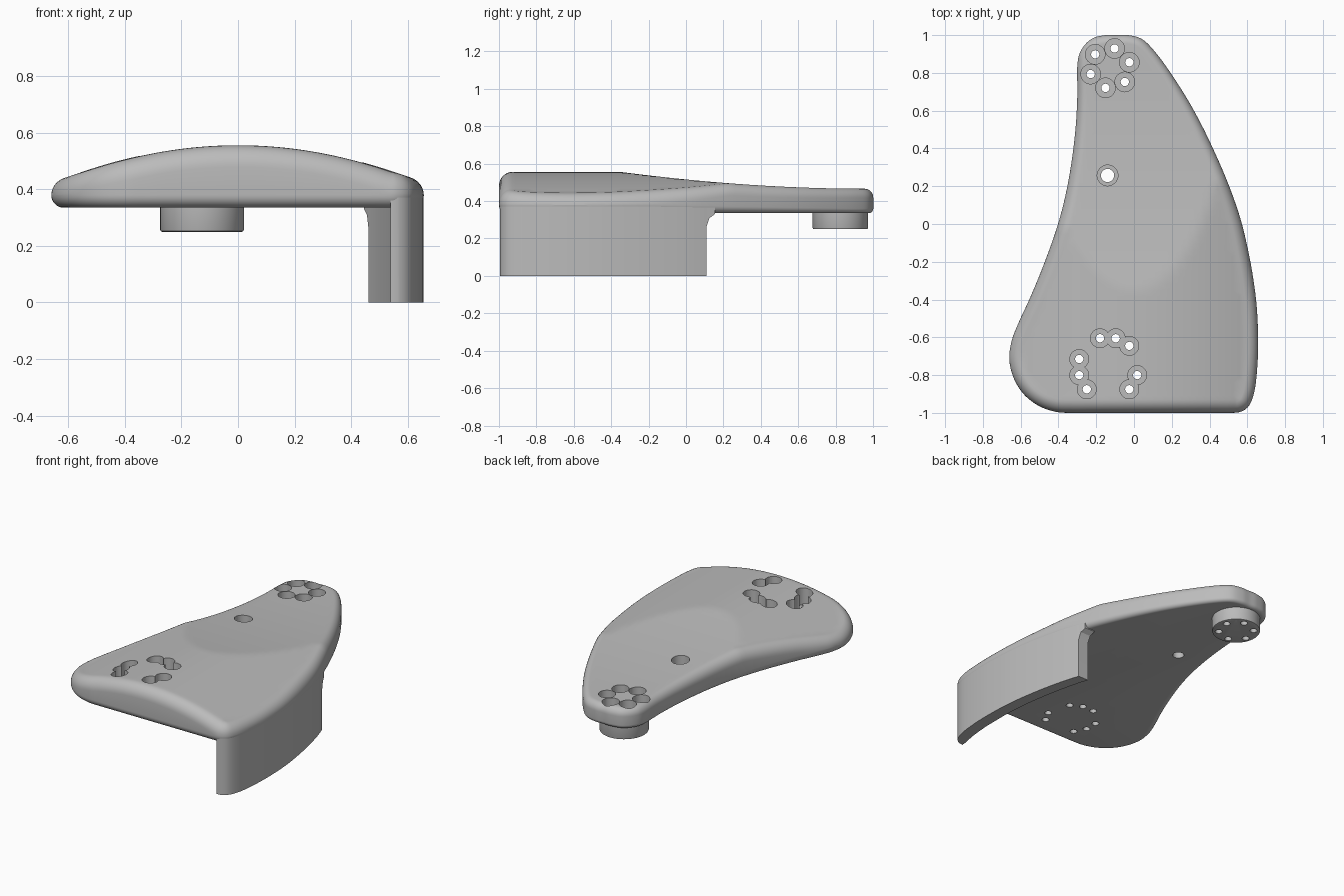
import bpy, bmesh, math
from mathutils import Vector, geometry

old = bpy.data.objects.get("Cube")
if old:
    bpy.data.objects.remove(old, do_unlink=True)

grey = bpy.data.materials.new("plain grey")
grey.use_nodes = True
grey.diffuse_color = (0.5, 0.5, 0.5, 1)
grey.node_tree.nodes["Principled BSDF"].inputs["Base Color"].default_value = (0.5, 0.5, 0.5, 1)

UNDERSIDE = 0.335


def make_object(name, bm):
    bmesh.ops.recalc_face_normals(bm, faces=bm.faces[:])
    mesh = bpy.data.meshes.new(name)
    bm.to_mesh(mesh)
    bm.free()
    mesh.materials.append(grey)
    ob = bpy.data.objects.new(name, mesh)
    bpy.context.collection.objects.link(ob)
    return ob


def finish(ob, angle=35):
    bpy.ops.object.select_all(action='DESELECT')
    ob.select_set(True)
    bpy.context.view_layer.objects.active = ob
    for mod in list(ob.modifiers):
        bpy.ops.object.modifier_apply(modifier=mod.name)
    bpy.ops.object.shade_smooth_by_angle(angle=math.radians(angle))


def spline(points, steps):
    """Closed smooth curve through the points."""
    pts, out, n = [Vector(p) for p in points], [], len(points)
    for i in range(n):
        a, b, c, d = (pts[(i + k - 1) % n] for k in range(4))
        for s in range(steps):
            t = s / steps
            out.append(0.5 * (2 * b + (c - a) * t + (2 * a - 5 * b + 4 * c - d) * t * t
                              + (3 * b - a - 3 * c + d) * t ** 3))
    return out


def blend(front, tip, y):
    t = min(max((y + 0.2) / 1.1, 0), 1)
    return front + (tip - front) * t


def top_height(x, y):
    """Cross arch, lowered by a hollow ramp toward the tip."""
    arch = 0.556 - 0.32 * x * x
    t = min(max((0.95 - y) / 1.3, 0), 1.5)
    return min(arch, 0.466 + 0.09 * t ** 1.9)


# Plan outline, clockwise from the narrow tip
outline = spline([
    (-.15, 1), (-.09, 1), (-.03, 1), (.04, .98), (.1, .925), (.18, .82), (.28, .665),
    (.36, .52), (.434, .365), (.5, .21), (.56, .04), (.6, -.12), (.63, -.28), (.65, -.44),
    (.657, -.6), (.655, -.72), (.645, -.84), (.63, -.915), (.605, -.967), (.565, -.994),
    (.51, -1), (.4, -1), (.2, -1), (0, -1), (-.2, -1), (-.32, -1), (-.41, -.995),
    (-.5, -.965), (-.58, -.905), (-.635, -.82), (-.66, -.72), (-.648, -.62), (-.61, -.52),
    (-.55, -.39), (-.48, -.22), (-.415, -.04), (-.37, .12), (-.335, .3), (-.31, .5),
    (-.3, .68), (-.3, .84), (-.28, .92), (-.225, .98)], 6)
count = len(outline)
normals = []
for i in range(count):
    t = (outline[(i + 1) % count] - outline[i - 1]).normalized()
    normals.append(Vector((t.y, -t.x)))       # points inward


# Plate: rounded rim rings, then a domed top and flat underside
def ring(bm, place):
    return [bm.verts.new(place(p, n)) for p, n in zip(outline, normals)]


def lower_rim(a):
    def place(p, n):
        r = blend(0.045, 0.025, p.y)
        q = p + n * r * (1 - math.cos(a))
        return q.x, q.y, UNDERSIDE + r * (1 - math.sin(a))
    return place


def upper_rim(a):
    def place(p, n):
        r = blend(0.07, 0.045, p.y)
        q = p + n * r * (1 - math.cos(a))
        edge = p + n * r
        h = top_height(edge.x, edge.y)
        rise = min(r * 1.1, (h - UNDERSIDE) * 0.6)
        return q.x, q.y, h - rise * (1 - math.sin(a))
    return place


for sign in (1, -1):
    # Make sure offsets go toward the inside of the outline
    probe = outline[0] + normals[0] * sign * 0.05
    if probe.y < outline[0].y:
        normals = [n * sign for n in normals]
        break

bm = bmesh.new()
STEPS = 8
angles = [math.pi / 2 * k / STEPS for k in range(STEPS + 1)]
rings = [ring(bm, lower_rim(a)) for a in reversed(angles)]
rings += [ring(bm, upper_rim(a)) for a in angles]
for r0, r1 in zip(rings, rings[1:]):
    for i in range(count):
        j = (i + 1) % count
        bm.faces.new((r0[i], r0[j], r1[j], r1[i]))
bm.faces.new(rings[0])

border = [v.co.to_2d() for v in rings[-1]]
points = list(border)
SPACING = 0.035
for gx in range(-20, 21):
    for gy in range(-30, 31):
        p = Vector((gx * SPACING, gy * SPACING))
        if min((p - b).length for b in border) > 0.015:
            points.append(p)
loop = [(i, (i + 1) % count) for i in range(count)]
co, _, tris, *_ = geometry.delaunay_2d_cdt(points, loop, [], 1, 1e-6)
used = {i for tri in tris for i in tri}
top = {i: bm.verts.new((co[i].x, co[i].y, top_height(co[i].x, co[i].y))) for i in used}
for tri in tris:
    bm.faces.new([top[i] for i in tri])
bmesh.ops.remove_doubles(bm, verts=bm.verts[:], dist=0.0005)
plate = make_object("plate", bm)


# Boss under the tip
def cylinder(bm, x, y, radius, low, high, sides=32):
    made = bmesh.ops.create_cone(bm, cap_ends=True, segments=sides, radius1=radius,
                                 radius2=radius, depth=high - low)["verts"]
    bmesh.ops.translate(bm, verts=made, vec=(x, y, (low + high) / 2))


BOSS = Vector((-0.127, 0.825))
bm = bmesh.new()
cylinder(bm, BOSS.x, BOSS.y, 0.148, 0.25, 0.365, 64)
rim = [e for e in bm.edges if all(v.co.z < 0.26 for v in e.verts)]
bmesh.ops.bevel(bm, geom=rim, offset=0.007, segments=2, affect='EDGES', profile=0.5)
boss = make_object("tip_boss", bm)

# Counterbored holes: x, y, bore radius, hole radius, bore floor
holes = []
for k in range(6):
    a = math.radians(17 + 60 * k)
    holes.append((BOSS.x + 0.107 * math.cos(a), BOSS.y + 0.107 * math.sin(a), 0.052, 0.022, 0.4))
holes.append((-0.14, 0.257, 0.055, 0.035, 0.42))
for x, y in [(-.18, -.605), (-.097, -.605), (-.025, -.645), (-.29, -.715), (-.29, -.8),
             (-.25, -.875), (.017, -.8), (-.025, -.875)]:
    holes.append((x, y, 0.05, 0.022, 0.43))

bores, drills = bmesh.new(), bmesh.new()
for x, y, bore, hole, floor in holes:
    cylinder(bores, x, y, bore, floor, 0.7)
    cylinder(drills, x, y, hole, 0.1, 0.65, 20)
cutters = [make_object("bore_cutter", bores), make_object("drill_cutter", drills)]
for ob in (plate, boss):
    for cutter in cutters:
        mod = ob.modifiers.new(cutter.name, 'BOOLEAN')
        mod.operation, mod.solver, mod.use_self = 'DIFFERENCE', 'EXACT', True
        mod.object = cutter
    finish(ob)
for cutter in cutters:
    bpy.data.objects.remove(cutter, do_unlink=True)

# Side wall: follows the left edge, with a fillet into the plate at its back end
BACK, FILLET = 0.11, 0.07
columns = []
for p, n in zip(outline, normals):
    if p.x > 0.4 and p.y < BACK + FILLET and not (p.x < 0.56 and p.y < -0.9):
        inner = p + n * 0.08
        inner.x = min(inner.x, 0.576)
        inner.y = max(p.y, -0.995)
        low = 0
        if p.y > BACK:
            low = UNDERSIDE - FILLET + math.sqrt(FILLET ** 2 - (p.y - BACK - FILLET) ** 2)
        columns.append((p + n * 0.001, inner, low))
first = next(i for i, c in enumerate(columns) if c[2] == 0)
outer, inner = (columns[first - 1][k].lerp(columns[first][k], 0.5) for k in (0, 1))
outer.y = inner.y = BACK
columns[first:first] = [(outer, inner, UNDERSIDE - FILLET), (outer, inner, 0)]

bm = bmesh.new()
sections = [[bm.verts.new((q.x, q.y, z)) for q, z in ((o, low), (o, 0.385), (i, 0.36), (i, low))]
            for o, i, low in columns]
for s0, s1 in zip(sections, sections[1:]):
    for k in range(4):
        m = (k + 1) % 4
        bm.faces.new((s0[k], s0[m], s1[m], s1[k]))
bm.faces.new(sections[0])
bm.faces.new(sections[-1])
bmesh.ops.remove_doubles(bm, verts=bm.verts[:], dist=0.0001)
finish(make_object("side_wall", bm), 30)
